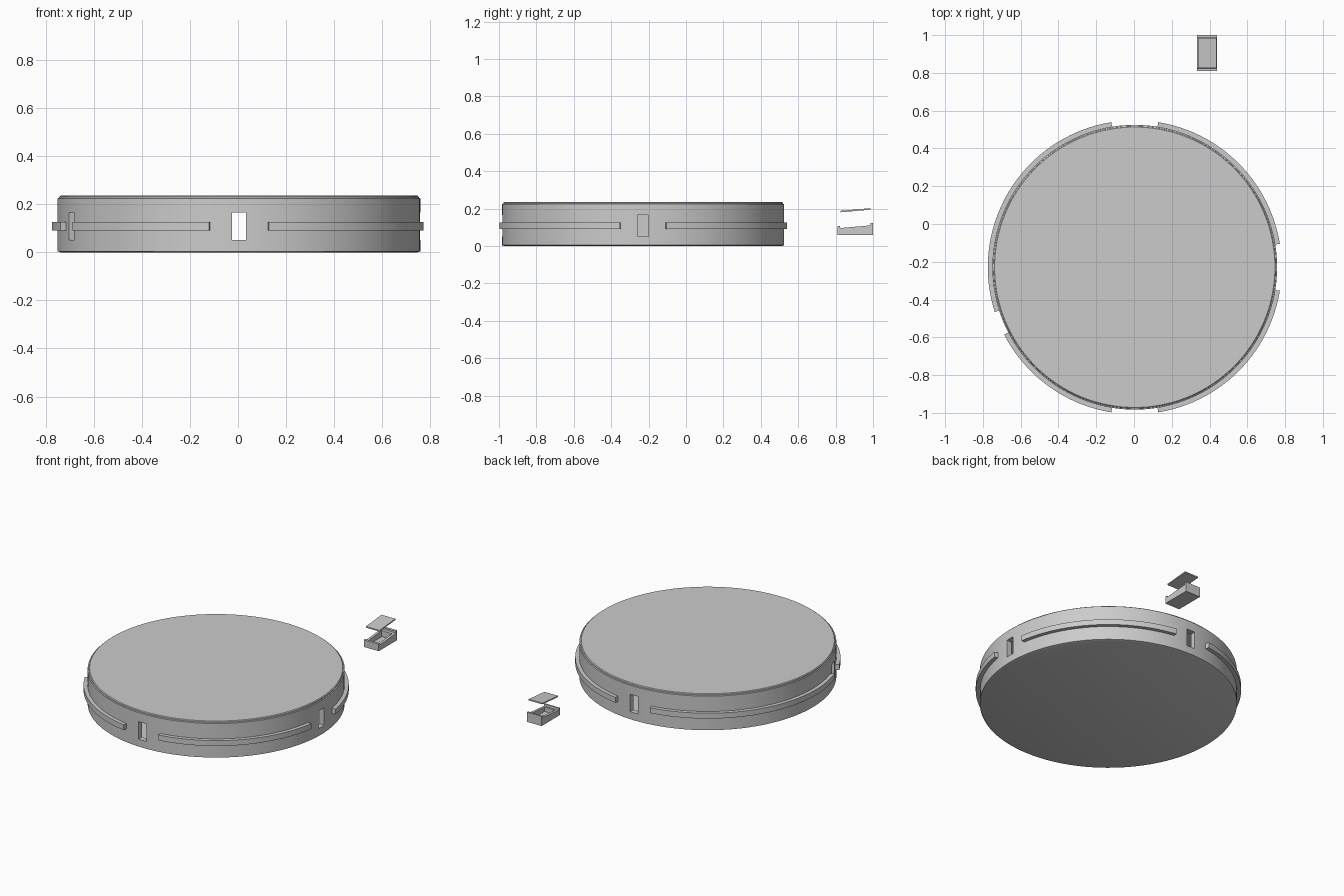
import bpy, bmesh
from math import sin, cos, radians, pi
from mathutils import Matrix, Vector

if "Cube" in bpy.data.objects:
    bpy.data.objects.remove(bpy.data.objects["Cube"])

CX, CY = 0.004, -0.229      # disc centre
SEG = 128


def add_object(name, bm):
    bmesh.ops.recalc_face_normals(bm, faces=bm.faces)
    me = bpy.data.meshes.new(name)
    bm.to_mesh(me)
    bm.free()
    ob = bpy.data.objects.new(name, me)
    bpy.context.collection.objects.link(ob)
    return ob


def smooth(ob):
    bpy.ops.object.select_all(action='DESELECT')
    ob.select_set(True)
    bpy.context.view_layer.objects.active = ob
    bpy.ops.object.shade_smooth_by_angle(angle=radians(30))


def lathe(name, profile):
    """Closed solid of revolution; profile is (radius, z) from bottom to top."""
    bm = bmesh.new()
    rings = [[bm.verts.new((CX + r * cos(2 * pi * i / SEG), CY + r * sin(2 * pi * i / SEG), z))
              for i in range(SEG)] for r, z in profile]
    for a, b in zip(rings, rings[1:]):
        for i in range(SEG):
            j = (i + 1) % SEG
            bm.faces.new((a[i], a[j], b[j], b[i]))
    bm.faces.new(rings[0])
    bm.faces.new(rings[-1])
    return add_object(name, bm)


def box(name, x, y, z, turn=None):
    bm = bmesh.new()
    size = (x[1] - x[0], y[1] - y[0], z[1] - z[0])
    mid = Vector((sum(x) / 2, sum(y) / 2, sum(z) / 2))
    bmesh.ops.create_cube(bm, size=1, matrix=Matrix.Translation(mid) @ Matrix.Diagonal((*size, 1)))
    if turn is not None:
        bmesh.ops.transform(bm, verts=bm.verts,
                            matrix=Matrix.Translation((CX, CY, 0)) @ Matrix.Rotation(turn, 4, 'Z'))
    return add_object(name, bm)


def cut(ob, cutter):
    cutter.hide_render = True
    mod = ob.modifiers.new('cut', 'BOOLEAN')
    mod.operation, mod.solver, mod.object = 'DIFFERENCE', 'EXACT', cutter
    bpy.context.view_layer.objects.active = ob
    bpy.ops.object.modifier_apply(modifier=mod.name)
    bpy.data.objects.remove(cutter)


def prism(name, outline, x0, x1):
    """Extrude a (y, z) outline along x."""
    bm = bmesh.new()
    f = bm.faces.new([bm.verts.new((x0, y, z)) for y, z in outline])
    new = bmesh.ops.extrude_face_region(bm, geom=[f])['geom']
    bmesh.ops.translate(bm, verts=[v for v in new if isinstance(v, bmesh.types.BMVert)],
                        vec=(x1 - x0, 0, 0))
    return add_object(name, bm)


# hollow round case with a small step around the top
case = lathe('round_case', [(0.742, 0), (0.754, 0.004), (0.754, 0.224), (0.748, 0.226),
                            (0.747, 0.231), (0.742, 0.235)])
cut(case, lathe('cavity', [(0.72, 0.03), (0.72, 0.2)]))

# four slots through the wall
for deg in (0, 90, 202.5, 270):
    cut(case, box('slot', (0.68, 0.8), (-0.029, 0.029), (0.052, 0.165), radians(deg)))
smooth(case)


# raised band segments between the slots
def band(name, a0, a1):
    bm = bmesh.new()
    n = max(8, int((a1 - a0) / 2.8))
    rows = []
    for i in range(n + 1):
        a = radians(a0 + (a1 - a0) * i / n)
        rows.append([bm.verts.new((CX + r * cos(a), CY + r * sin(a), z))
                     for r, z in ((0.745, 0.09), (0.778, 0.09), (0.778, 0.125), (0.745, 0.125))])
    for p, q in zip(rows, rows[1:]):
        for k in range(4):
            bm.faces.new((p[k], p[(k + 1) % 4], q[(k + 1) % 4], q[k]))
    bm.faces.new(rows[0])
    bm.faces.new(rows[-1])
    smooth(add_object(name, bm))


G = 9.2
for i, (a0, a1) in enumerate([(G, 90 - G), (90 + G, 197.7), (207.3, 270 - G), (270 + G, 360 - G)]):
    band(f'band_{i + 1}', a0, a1)

# small tray with raised end lips and a pocket
tray = prism('small_tray', [(0.81, 0.06), (1.0, 0.06), (1.0, 0.123), (0.987, 0.122),
                            (0.987, 0.110), (0.825, 0.096), (0.823, 0.107), (0.81, 0.106)],
             0.334, 0.44)
cut(tray, box('pocket', (0.35, 0.424), (0.84, 0.97), (0.07, 0.2)))

# sloping cover floating above the tray
prism('tray_cover', [(0.825, 0.180), (0.986, 0.194), (0.986, 0.202), (0.825, 0.188)], 0.338, 0.436)
